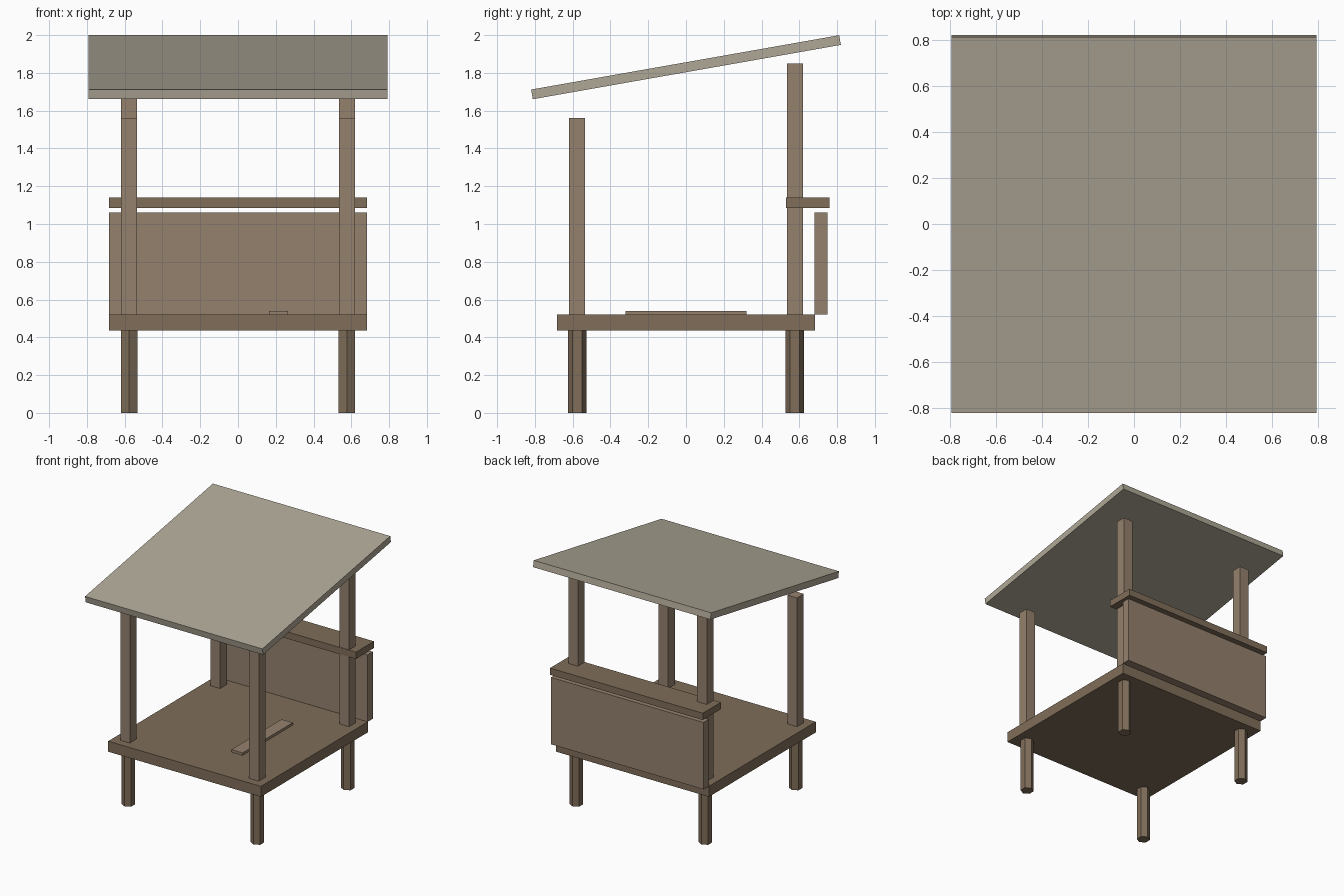
import bpy
import math

if "Cube" in bpy.data.objects:
    bpy.data.objects.remove(bpy.data.objects["Cube"])


def material(name, rgb):
    m = bpy.data.materials.new(name)
    m.diffuse_color = (*rgb, 1)
    m.use_nodes = True
    m.node_tree.nodes["Principled BSDF"].inputs["Base Color"].default_value = m.diffuse_color
    return m


wood = material("wood", (0.30, 0.22, 0.155))
dark_wood = material("dark_wood", (0.215, 0.155, 0.10))
roofing = material("roofing", (0.43, 0.39, 0.31))


def box(name, lo, hi, mat):
    centre = [(a + b) / 2 for a, b in zip(lo, hi)]
    bpy.ops.mesh.primitive_cube_add(size=1, location=centre)
    ob = bpy.context.object
    ob.name = name
    ob.scale = [b - a for a, b in zip(lo, hi)]
    ob.data.materials.append(mat)
    return ob


# Deck platform and the loose board on it
box("deck", (-0.682, -0.682, 0.435), (0.682, 0.682, 0.52), dark_wood)
box("floor_board", (0.165, -0.32, 0.518), (0.265, 0.32, 0.54), wood)

# Four six-sided legs and square posts; the back posts are taller
P = 0.576
W = 0.0425
for side, sx in (("left", -1), ("right", 1)):
    for end, sy, top in (("front", -1, 1.56), ("back", 1, 1.85)):
        x, y = sx * P, sy * P
        bpy.ops.mesh.primitive_cylinder_add(
            vertices=6, radius=0.05, depth=0.436, location=(x, y, 0.218))
        leg = bpy.context.object
        leg.name = f"{end}_{side}_leg"
        leg.data.materials.append(dark_wood)
        box(f"{end}_{side}_post", (x - W, y - W, 0.518), (x + W, y + W, top), wood)

# Back wall panel and the shelf rail above it
box("back_panel", (-0.682, 0.68, 0.52), (0.682, 0.748, 1.06), wood)
box("back_rail", (-0.682, 0.53, 1.085), (0.682, 0.76, 1.14), dark_wood)

# Sloping roof slab
roof = box("roof", (-0.792, -0.828, 1.804), (0.792, 0.828, 1.856), roofing)
roof.rotation_euler.x = math.radians(10)
